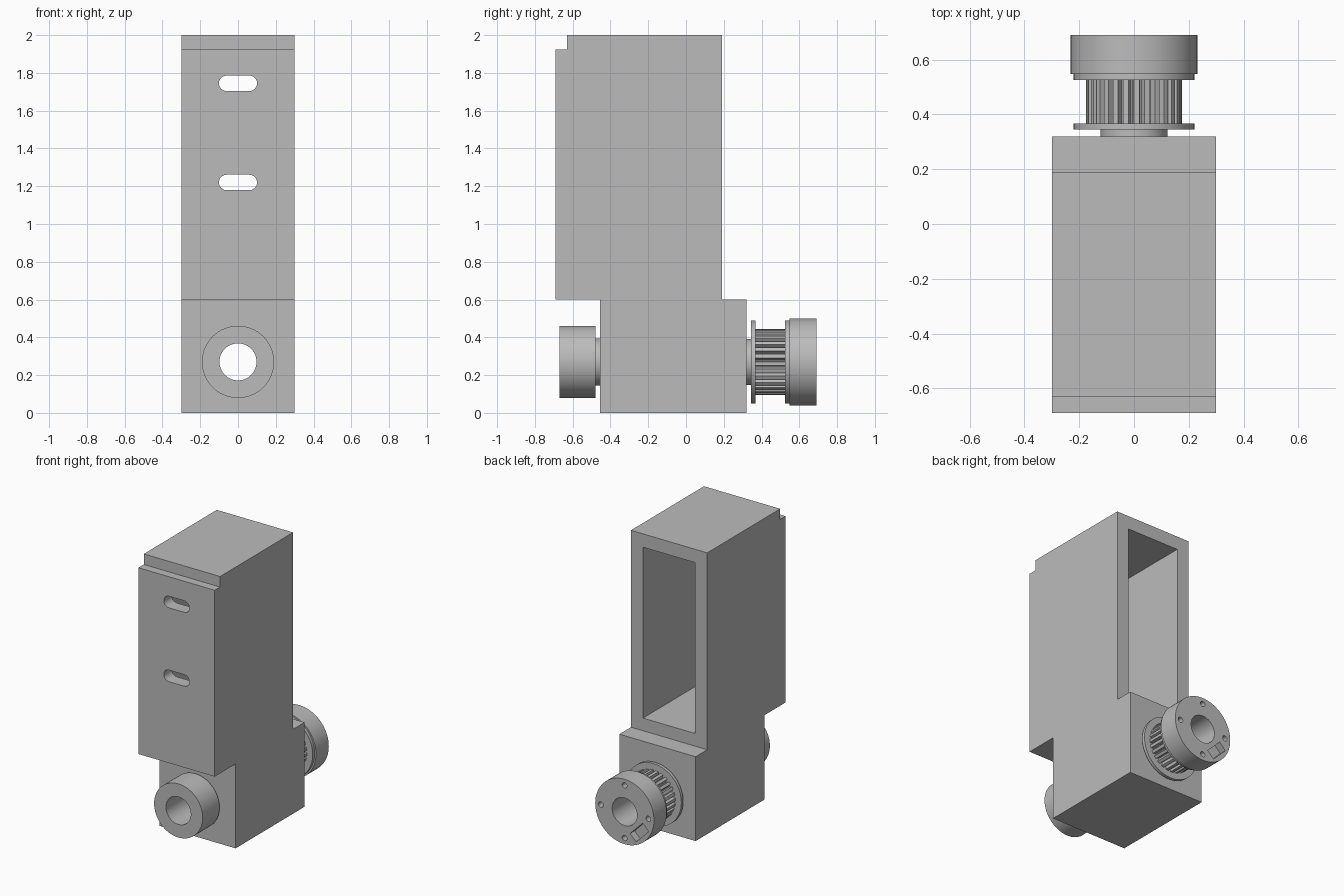
import bpy, bmesh, math
from mathutils import Vector

if "Cube" in bpy.data.objects:
    bpy.data.objects.remove(bpy.data.objects["Cube"], do_unlink=True)

grey = bpy.data.materials.new("plain grey")
grey.use_nodes = True
grey.diffuse_color = (0.5, 0.5, 0.5, 1)
grey.node_tree.nodes["Principled BSDF"].inputs["Base Color"].default_value = (0.5, 0.5, 0.5, 1)

AXIS_Z = 0.27   # height of the shaft axis
BORE = 0.098


def finish(bm, name):
    bmesh.ops.recalc_face_normals(bm, faces=bm.faces[:])
    mesh = bpy.data.meshes.new(name)
    bm.to_mesh(mesh)
    bm.free()
    mesh.materials.append(grey)
    ob = bpy.data.objects.new(name, mesh)
    bpy.context.collection.objects.link(ob)
    return ob


def prism(name, points, offset):
    """Extrude a closed outline of 3D points along offset."""
    bm = bmesh.new()
    face = bm.faces.new([bm.verts.new(p) for p in points])
    moved = bmesh.ops.extrude_face_region(bm, geom=[face])["geom"]
    bmesh.ops.translate(bm, vec=offset, verts=[v for v in moved if isinstance(v, bmesh.types.BMVert)])
    return finish(bm, name)


def box(name, x0, x1, y0, y1, z0, z1):
    return prism(name, [(x0, y0, z0), (x1, y0, z0), (x1, y0, z1), (x0, y0, z1)], (0, y1 - y0, 0))


def cylinder(name, x, z, radius, y0, y1, sides=64):
    ring = [math.tau * i / sides for i in range(sides)]
    return prism(name, [(x + radius * math.cos(a), y0, z + radius * math.sin(a)) for a in ring],
                 (0, y1 - y0, 0))


def cut(ob, cutter):
    mod = ob.modifiers.new("cut", 'BOOLEAN')
    mod.operation, mod.solver, mod.object = 'DIFFERENCE', 'EXACT', cutter
    bpy.context.view_layer.objects.active = ob
    bpy.ops.object.modifier_apply(modifier=mod.name)
    bpy.data.objects.remove(cutter, do_unlink=True)


def smooth(ob):
    bpy.ops.object.select_all(action='DESELECT')
    ob.select_set(True)
    bpy.context.view_layer.objects.active = ob
    bpy.ops.object.shade_smooth_by_angle(angle=math.radians(25))


def ring_part(name, y0, y1, radius_at, sides=64):
    """Tube around the shaft axis; radius_at gives the outer radius of each step."""
    bm = bmesh.new()
    loops = []
    for y, outer in ((y0, True), (y1, True), (y1, False), (y0, False)):
        loop = []
        for i in range(sides):
            a = math.tau * i / sides
            r = radius_at(i) if outer else BORE
            loop.append(bm.verts.new((r * math.cos(a), y, AXIS_Z + r * math.sin(a))))
        loops.append(loop)
    for k in range(4):
        a, b = loops[k], loops[(k + 1) % 4]
        for i in range(sides):
            j = (i + 1) % sides
            bm.faces.new((a[i], a[j], b[j], b[i]))
    return finish(bm, name)


# Housing: stepped side outline, hollow behind, slotted in front, bored through
outline = [(-0.455, 0), (0.32, 0), (0.32, 0.6), (0.19, 0.6), (0.19, 2), (-0.63, 2),
           (-0.63, 1.925), (-0.69, 1.925), (-0.69, 0.6), (-0.455, 0.6)]
housing = prism("housing", [(-0.3, y, z) for y, z in outline], (0.6, 0, 0))
cut(housing, box("cavity_cutter", -0.205, 0.205, -0.6, 0.4, 0.69, 1.905))
for z in (1.22, 1.745):
    slot = []
    for side, start in ((1, -90), (-1, 90)):
        for step in range(13):
            a = math.radians(start + step * 15)
            slot.append((side * 0.06 + 0.041 * math.cos(a), -0.8, z + 0.041 * math.sin(a)))
    cut(housing, prism("slot_cutter", slot, (0, 0.5, 0)))
cut(housing, cylinder("bore_cutter", 0, AXIS_Z, BORE, -0.8, 0.8))
smooth(housing)

# Round parts along the shaft axis
for name, y0, y1, radius in (
        ("front_boss", -0.48, -0.455, 0.125),
        ("front_collar", -0.67, -0.48, 0.191),
        ("rear_boss", 0.32, 0.345, 0.122),
        ("inner_flange", 0.345, 0.367, 0.22),
        ("outer_flange", 0.525, 0.547, 0.22)):
    smooth(ring_part(name, y0, y1, lambda i, r=radius: r))

# Toothed pulley: six steps per tooth, two of them in the groove
smooth(ring_part("pulley_teeth", 0.367, 0.525,
                 lambda i: 0.15 if i % 6 in (1, 2) else 0.175, sides=28 * 6))

# Pulley hub with four face holes and a nut pocket
hub = ring_part("pulley_hub", 0.547, 0.69, lambda i: 0.231)
for k in range(4):
    a = k * math.pi / 2
    cut(hub, cylinder("hole_cutter", 0.187 * math.cos(a), AXIS_Z + 0.187 * math.sin(a),
                      0.019, 0.6, 0.8, 24))
out = Vector((-1, 0, -1)).normalized()
along = Vector((-1, 0, 1)).normalized()
centre = Vector((0, 0.64, AXIS_Z)) + out * 0.165
corners = [centre + along * s * 0.07 + out * t * 0.033
           for s, t in ((-1, -1), (1, -1), (1, 1), (-1, 1))]
cut(hub, prism("pocket_cutter", corners, (0, 0.2, 0)))
smooth(hub)
